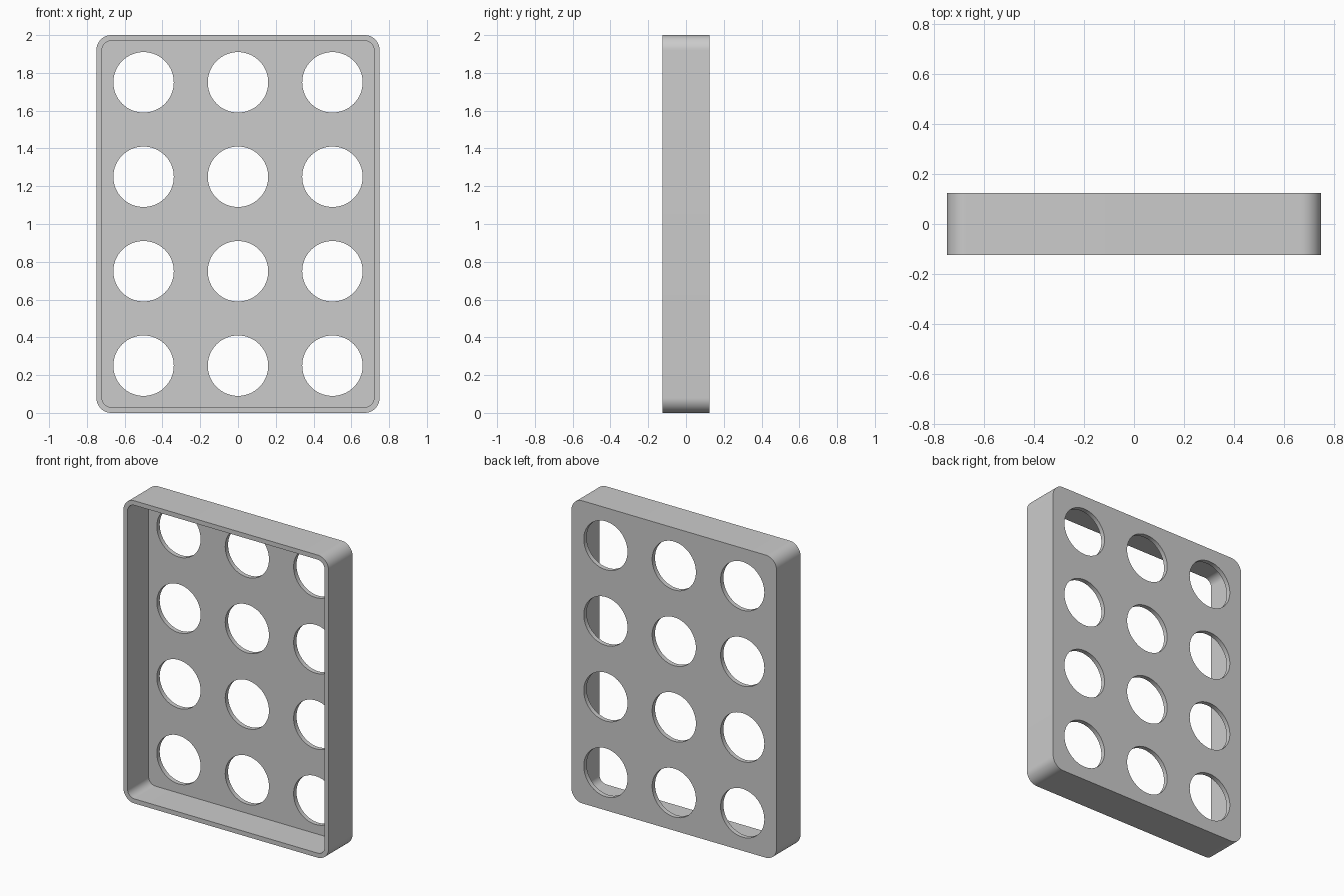
import bpy, bmesh
from math import pi, sin, cos, radians

cube = bpy.data.objects.get("Cube")
if cube:
    bpy.data.objects.remove(cube, do_unlink=True)

WIDTH, DEPTH, HEIGHT = 1.5, 0.25, 2.0
WALL = 0.03
CORNER = 0.08
HOLE_RADIUS = 0.16
SPACING = 0.5

grey = bpy.data.materials.new("grey")
grey.use_nodes = True
colour = (0.6, 0.6, 0.6, 1)
grey.diffuse_color = colour
grey.node_tree.nodes["Principled BSDF"].inputs["Base Color"].default_value = colour


def rounded_outline(width, height, radius, steps):
    """Rounded rectangle in x-z, centred on half the tray height."""
    points = []
    for i, (sx, sz) in enumerate([(1, 1), (-1, 1), (-1, -1), (1, -1)]):
        for k in range(steps + 1):
            a = (i + k / steps) * pi / 2
            points.append((sx * (width / 2 - radius) + radius * cos(a),
                           HEIGHT / 2 + sz * (height / 2 - radius) + radius * sin(a)))
    return points


def circle_outline(x, z, radius, steps=64):
    return [(x + radius * cos(2 * pi * k / steps), z + radius * sin(2 * pi * k / steps))
            for k in range(steps)]


def prism(name, outlines, y0, y1):
    """Extrude closed x-z outlines from y0 to y1."""
    bm = bmesh.new()
    for outline in outlines:
        front = [bm.verts.new((x, y0, z)) for x, z in outline]
        back = [bm.verts.new((x, y1, z)) for x, z in outline]
        bm.faces.new(front)
        bm.faces.new(back[::-1])
        for i in range(len(front)):
            j = (i + 1) % len(front)
            bm.faces.new((front[j], front[i], back[i], back[j]))
    bmesh.ops.recalc_face_normals(bm, faces=bm.faces)
    mesh = bpy.data.meshes.new(name)
    bm.to_mesh(mesh)
    bm.free()
    mesh.materials.append(grey)
    obj = bpy.data.objects.new(name, mesh)
    bpy.context.collection.objects.link(obj)
    return obj


def cut(target, cutter):
    """Subtract the cutter from the target and remove it."""
    cutter.hide_render = True
    mod = target.modifiers.new("cut", 'BOOLEAN')
    mod.operation = 'DIFFERENCE'
    mod.solver = 'EXACT'
    mod.object = cutter
    bpy.context.view_layer.objects.active = target
    bpy.ops.object.modifier_apply(modifier=mod.name)
    bpy.data.objects.remove(cutter, do_unlink=True)


# Solid tray body with rounded corners
tray = prism("tray", [rounded_outline(WIDTH, HEIGHT, CORNER, 12)], -DEPTH / 2, DEPTH / 2)

# Cavity open to the front, leaving thin walls and a back plate
cavity = rounded_outline(WIDTH - 2 * WALL, HEIGHT - 2 * WALL, CORNER - WALL, 12)
cut(tray, prism("cavity_cutter", [cavity], -DEPTH, DEPTH / 2 - WALL))

# Three by four grid of round holes through the back plate
holes = [circle_outline((col - 1) * SPACING, (row + 0.5) * SPACING, HOLE_RADIUS)
         for col in range(3) for row in range(4)]
cut(tray, prism("hole_cutter", holes, 0, DEPTH))

# Smooth curves, crisp edges
bpy.ops.object.select_all(action='DESELECT')
tray.select_set(True)
bpy.context.view_layer.objects.active = tray
bpy.ops.object.shade_smooth_by_angle(angle=radians(30))
